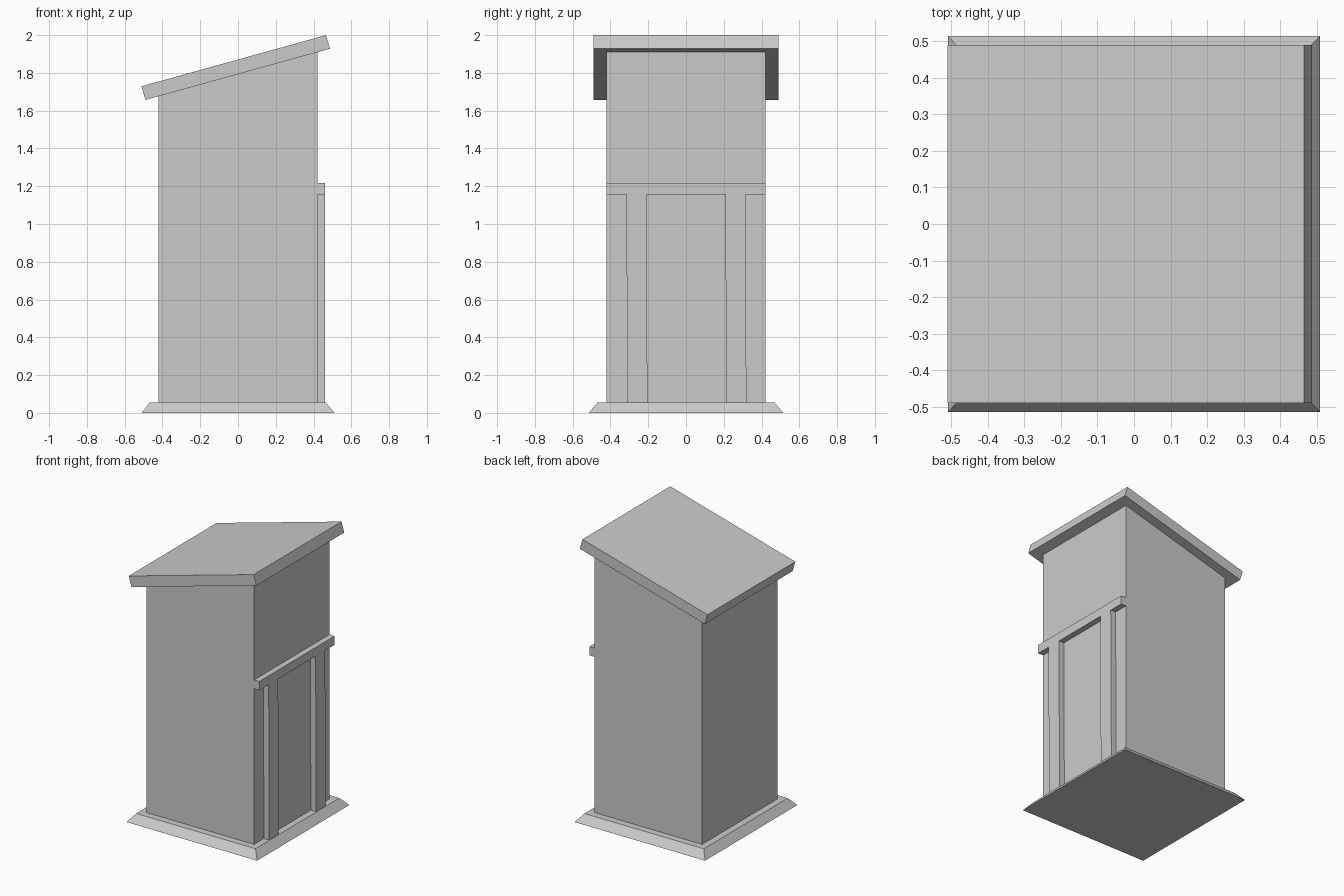
import bpy, bmesh

if "Cube" in bpy.data.objects:
    bpy.data.objects.remove(bpy.data.objects["Cube"])


def loft(name, ring_a, ring_b):
    """Closed solid between two matching rings of points."""
    bm = bmesh.new()
    a = [bm.verts.new(p) for p in ring_a]
    b = [bm.verts.new(p) for p in ring_b]
    n = len(a)
    bm.faces.new(a)
    bm.faces.new(b)
    for i in range(n):
        j = (i + 1) % n
        bm.faces.new((a[i], a[j], b[j], b[i]))
    bmesh.ops.recalc_face_normals(bm, faces=bm.faces[:])
    mesh = bpy.data.meshes.new(name)
    bm.to_mesh(mesh)
    bm.free()
    obj = bpy.data.objects.new(name, mesh)
    bpy.context.collection.objects.link(obj)
    return obj


def rect(x0, x1, y0, y1, z):
    return [(x0, y0, z), (x1, y0, z), (x1, y1, z), (x0, y1, z)]


def extrude_y(name, profile, half):
    return loft(name, [(x, -half, z) for x, z in profile],
                [(x, half, z) for x, z in profile])


BASE_TOP = 0.055
WALL = 0.42      # half width of the body
TRIM = 0.461     # outer face of the door trim

# Bevelled plinth
loft("base", rect(-0.51, 0.51, -0.515, 0.515, 0),
     rect(-0.467, 0.465, -0.469, 0.469, BASE_TOP))

# Body with slanted top meeting the roof underside
extrude_y("body", [(-WALL, BASE_TOP), (WALL, BASE_TOP),
                   (WALL, 1.91), (-WALL, 1.677)], WALL)

# Sloping roof slab
extrude_y("roof", [(-0.49, 1.657), (0.487, 1.928),
                   (0.466, 2.0), (-0.511, 1.729)], 0.49)

# Lintel above the door
extrude_y("lintel", [(WALL, 1.155), (TRIM, 1.155),
                     (TRIM, 1.217), (WALL, 1.217)], WALL)

# Door posts, leaning very slightly
for name, y in (("door_post_left", -0.316), ("door_post_right", 0.208)):
    loft(name, rect(WALL, TRIM, y + 0.006, y + 0.112, BASE_TOP),
         rect(WALL, TRIM, y, y + 0.106, 1.155))
